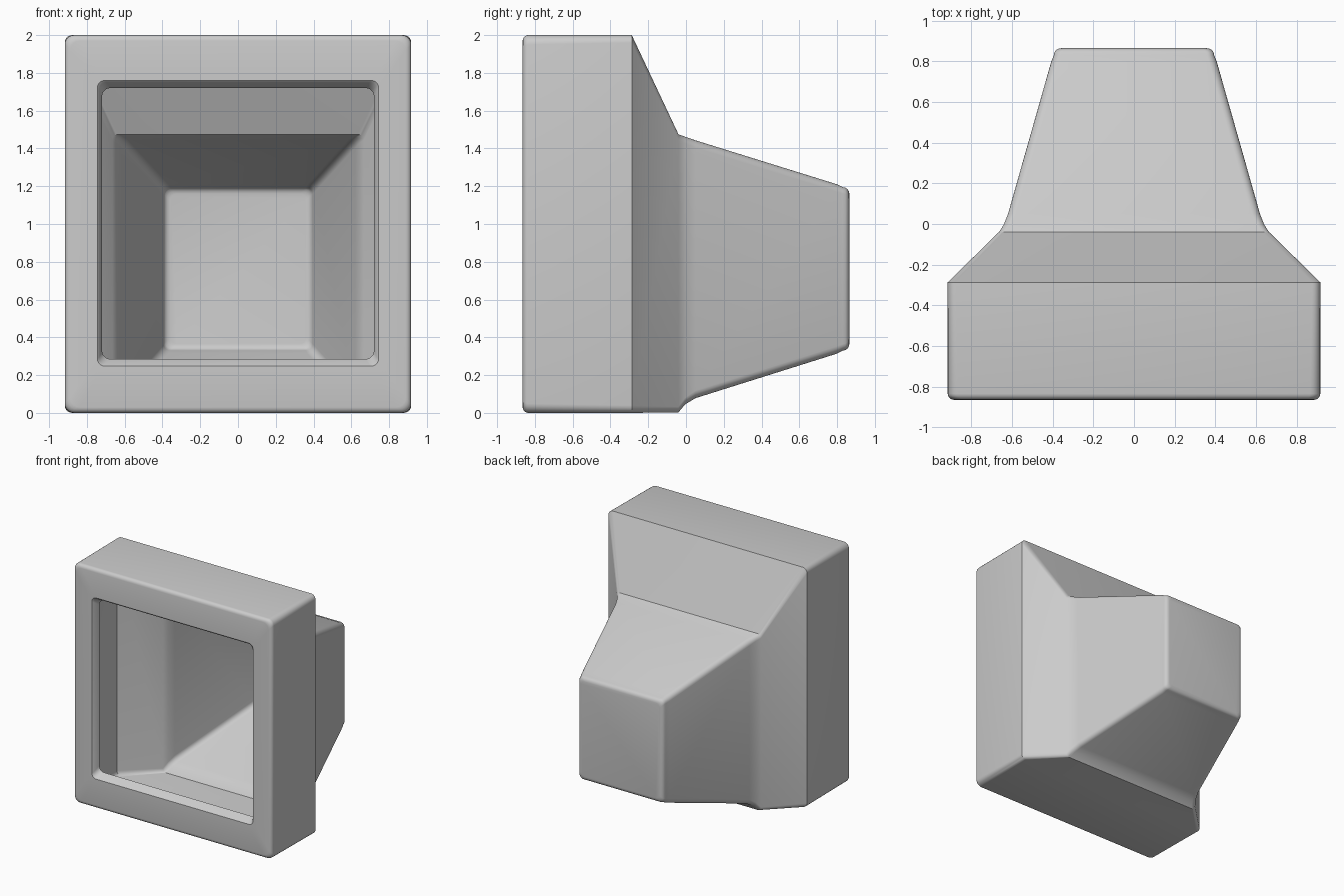
import bpy, bmesh, math

if "Cube" in bpy.data.objects:
    bpy.data.objects.remove(bpy.data.objects["Cube"])

STEPS = 5  # segments per rounded corner


def ring(bm, y, hw, z0, z1, r):
    """Rounded rectangle cross-section in the XZ plane."""
    verts = []
    corners = [(hw - r, z1 - r, 0), (-hw + r, z1 - r, 90),
               (-hw + r, z0 + r, 180), (hw - r, z0 + r, 270)]
    for cx, cz, start in corners:
        for i in range(STEPS + 1):
            a = math.radians(start + 90 * i / STEPS)
            verts.append(bm.verts.new((cx + r * math.cos(a), y, cz + r * math.sin(a))))
    return verts


def rounded_rim(y, hw, z0, z1, r, bevel, facing):
    """Sections that roll an edge over, from the flat face to the side wall."""
    out = []
    for i in range(5):
        a = math.radians(90 * i / 4)
        inset = bevel * (1 - math.sin(a))
        out.append((y - facing * bevel * (1 - math.cos(a)), hw - inset,
                    z0 + inset, z1 - inset, r))
    return out


# Opening lip, front frame and side walls
sections = [(-0.80, 0.72, 0.285, 1.72, 0.045),
            (-0.855, 0.735, 0.255, 1.75, 0.04),
            (-0.865, 0.745, 0.247, 1.76, 0.04)]
sections += rounded_rim(-0.865, 0.917, 0.0, 2.0, 0.05, 0.03, -1)
# Flare into the neck, with a soft blend at the sides and underneath
sections += [(-0.287, 0.917, 0.0, 2.0, 0.04),
             (-0.04, 0.665, 0.003, 1.475, 0.03),
             (-0.005, 0.642, 0.045, 1.462, 0.035),
             (0.05, 0.62, 0.078, 1.443, 0.04)]
# Tapered rear housing with rounded end
sections += [(0.80, 0.407, 0.314, 1.21, 0.04)]
sections += rounded_rim(0.865, 0.395, 0.33, 1.195, 0.035, 0.035, 1)[::-1]

bm = bmesh.new()
rings = [ring(bm, *s) for s in sections]
for a, b in zip(rings, rings[1:]):
    n = len(a)
    for i in range(n):
        j = (i + 1) % n
        bm.faces.new((a[i], a[j], b[j], b[i]))
bm.faces.new(rings[-1])
bmesh.ops.recalc_face_normals(bm, faces=bm.faces)

mesh = bpy.data.meshes.new("monitor_housing")
bm.to_mesh(mesh)
bm.free()
housing = bpy.data.objects.new("monitor_housing", mesh)
bpy.context.collection.objects.link(housing)
bpy.context.view_layer.objects.active = housing
housing.select_set(True)
bpy.ops.object.shade_smooth_by_angle(angle=math.radians(32))
